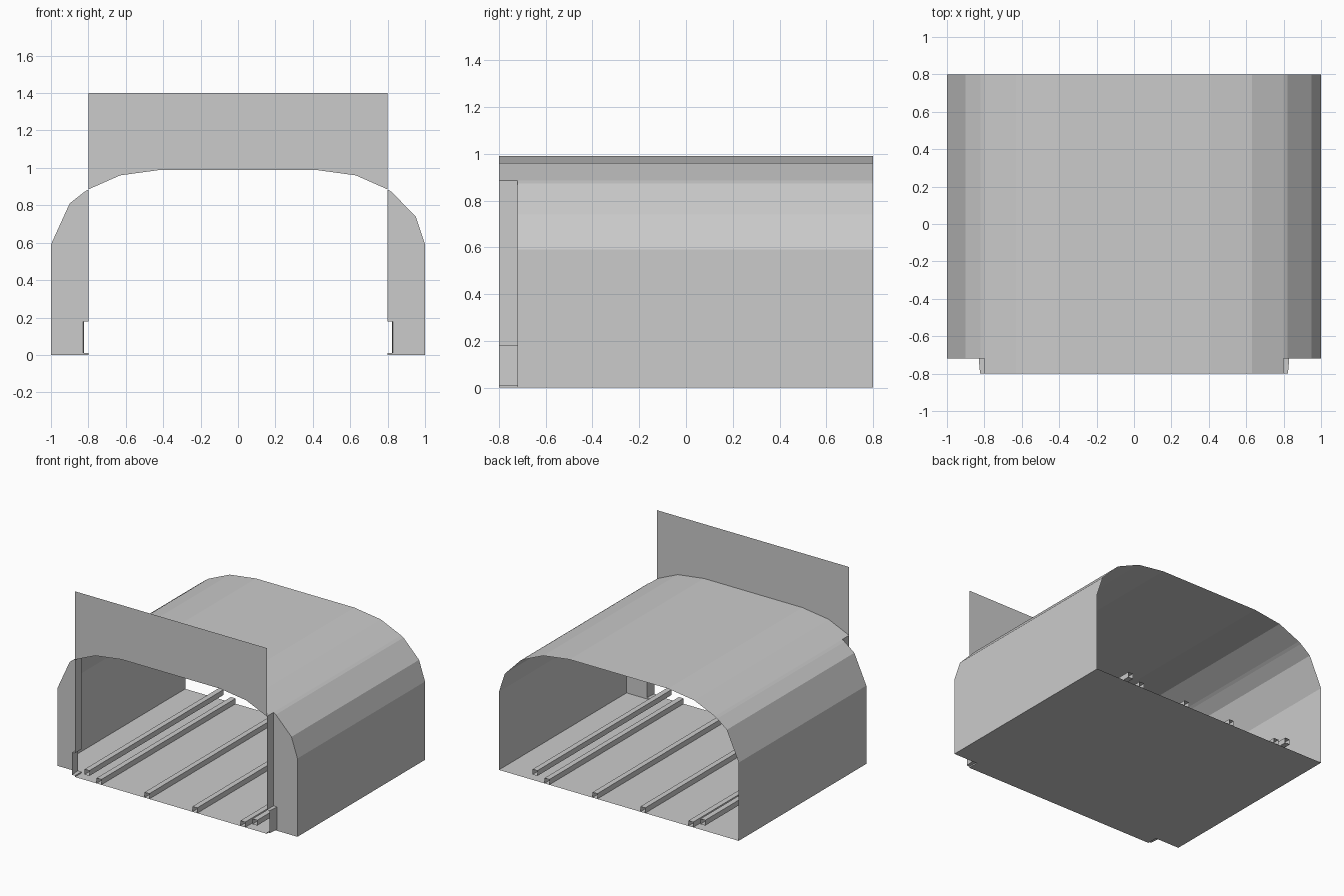
import bpy

if "Cube" in bpy.data.objects:
    bpy.data.objects.remove(bpy.data.objects["Cube"])

FRONT, STEP, BACK = -0.80, -0.72, 0.80


def make(name, verts, faces):
    mesh = bpy.data.meshes.new(name)
    mesh.from_pydata(verts, [], faces)
    mesh.update()
    obj = bpy.data.objects.new(name, mesh)
    bpy.context.collection.objects.link(obj)
    return obj


def sweep(name, profile, y0, y1):
    """Thin sheet: an open (x, z) profile drawn straight along y."""
    n = len(profile)
    verts = [(x, y0, z) for x, z in profile] + [(x, y1, z) for x, z in profile]
    return make(name, verts, [(i, i + 1, n + i + 1, n + i) for i in range(n - 1)])


def panel(name, outline, y):
    """Flat upright face from an (x, z) outline."""
    return make(name, [(x, y, z) for x, z in outline], [tuple(range(len(outline)))])


# Shell profile, left to right; the two shoulders differ
left_side = [(-1, 0), (-1, 0.59), (-0.9, 0.81), (-0.82, 0.873), (-0.8, 0.885)]
crown = [(-0.8, 0.885), (-0.63, 0.96), (-0.41, 0.99),
         (0.41, 0.99), (0.63, 0.96), (0.8, 0.885)]
right_side = [(0.8, 0.885), (0.82, 0.873), (0.95, 0.74), (1, 0.59), (1, 0)]

sweep("shell", left_side + crown[1:-1] + right_side, STEP, BACK)
sweep("roof_lip", crown, FRONT, STEP)

# Floor with a narrower tongue at the front
make("floor",
     [(-1, BACK, 0), (1, BACK, 0), (1, STEP, 0), (0.8, STEP, 0), (0.8, FRONT, 0),
      (-0.8, FRONT, 0), (-0.8, STEP, 0), (-1, STEP, 0)], [tuple(range(8))])

# Header sign board above the opening
panel("header_panel", crown + [(0.8, 1.4), (-0.8, 1.4)], FRONT)

for side, label, shoulder in ((-1, "left", left_side), (1, "right", right_side[::-1])):
    # Front pillar face with a notch at its foot
    notch = [(side * x, z) for x, z in
             ((0.8, 0.18), (0.83, 0.18), (0.83, 0.01), (0.8, 0.01), (0.8, 0))]
    panel(label + "_pillar", shoulder + notch, STEP)
    # Jamb returning to the front, stepping out around the notch
    jamb = sweep(label + "_jamb", [(side * 0.8, 0.885)] + notch, FRONT, STEP)
    for v in jamb.data.vertices:
        if abs(v.co.x) > 0.82 and v.co.y < -0.79:
            v.co.x = side * 0.823

# Floor rails with open ends; the outermost pair is raised
for i, (x, z) in enumerate([(-0.7, 0.04), (-0.6, 0), (-0.2, 0),
                            (0.2, 0), (0.6, 0), (0.7, 0.04)]):
    w, h = 0.02, 0.04
    section = [(x - w, z), (x - w, z + h), (x + w, z + h), (x + w, z)]
    if z > 0:
        section.append(section[0])
    sweep("rail_%d" % (i + 1), section, FRONT, BACK)
